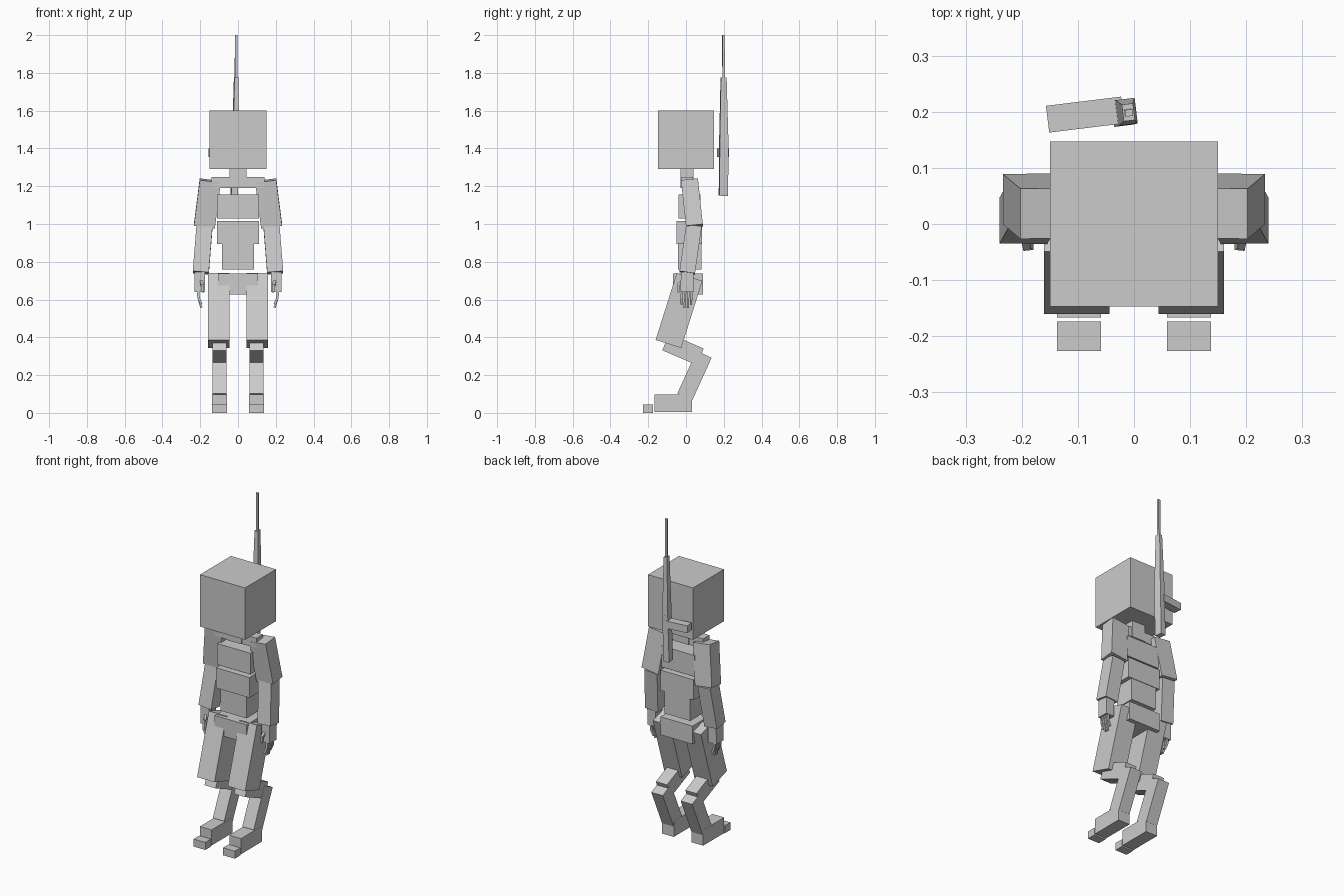
import bpy, math
from mathutils import Vector, Matrix

grey = bpy.data.materials.new("grey")
grey.diffuse_color = (0.6, 0.6, 0.6, 1)


def beam(name, a, b, w, d, w2=None, d2=None, twist=0):
    """Four-sided bar from a to b; w is its width across x, d its depth."""
    a, b = Vector(a), Vector(b)
    z = (b - a).normalized()
    y = z.cross(Vector((1, 0, 0))).normalized()
    x = y.cross(z)
    rot = Matrix((x, y, z)).transposed() @ Matrix.Rotation(twist, 3, 'Z')
    verts = []
    for p, ww, dd in ((a, w, d), (b, w2 or w, d2 or d)):
        for sx, sy in ((-1, -1), (1, -1), (1, 1), (-1, 1)):
            verts.append(p + rot @ Vector((sx * ww / 2, sy * dd / 2, 0)))
    faces = [(3, 2, 1, 0), (4, 5, 6, 7)]
    faces += [(i, (i + 1) % 4, (i + 1) % 4 + 4, i + 4) for i in range(4)]
    me = bpy.data.meshes.new(name)
    me.from_pydata(verts, [], faces)
    me.materials.append(grey)
    ob = bpy.data.objects.new(name, me)
    bpy.context.collection.objects.link(ob)
    return ob


def pair(name, a, b, w, d, **kw):
    """The same bar on both sides of the body."""
    for s, side in ((1, "left_"), (-1, "right_")):
        beam(side + name, (s * a[0], *a[1:]), (s * b[0], *b[1:]), w, d, **kw)


# head, neck and torso
beam("head", (0, 0, 1.29), (0, 0, 1.602), 0.3, 0.294)
beam("neck", (0, 0.005, 1.19), (0, 0.005, 1.292), 0.09, 0.07)
beam("chest", (0, 0.018, 1.03), (0, 0.018, 1.157), 0.222, 0.115)
beam("waist", (0, 0.018, 0.893), (0, 0.018, 1.015), 0.222, 0.135)
beam("belly", (0, 0.02, 0.76), (0, 0.02, 0.893), 0.172, 0.125)
beam("pelvis", (0, 0.01, 0.628), (0, 0.01, 0.737), 0.212, 0.16)

# shoulders and arms
pair("collarbone", (0.03, 0.005, 1.22), (0.14, 0.006, 1.22), 0.06, 0.06)
pair("upper_arm", (0.147, 0.019, 1.23), (0.178, 0.045, 0.988), 0.112, 0.09)
pair("forearm", (0.177, 0.042, 0.99), (0.197, 0.006, 0.742), 0.085, 0.083)
pair("hand", (0.202, 0.007, 0.745), (0.202, 0.005, 0.64), 0.055, 0.068)

# fingers and thumbs
for i in range(4):
    y = -0.021 + 0.017 * i
    drop = 0.575 - 0.018 * (i in (1, 2))
    pair(f"finger_{i}", (0.212, y, 0.65), (0.208, y - 0.002, 0.605), 0.013, 0.012)
    pair(f"fingertip_{i}", (0.208, y - 0.002, 0.607), (0.194, y - 0.003, drop),
         0.012, 0.011)
pair("thumb", (0.195, -0.02, 0.70), (0.19, -0.042, 0.675), 0.014, 0.014)
pair("thumb_tip", (0.19, -0.04, 0.682), (0.185, -0.04, 0.638), 0.012, 0.012)

# backward-bending legs and feet
pair("thigh", (0.102, -0.093, 0.365), (0.102, 0.019, 0.72), 0.116, 0.142)
pair("knee_link", (0.098, -0.107, 0.375), (0.098, 0.075, 0.297), 0.074, 0.095)
pair("shin", (0.098, -0.006, 0.085), (0.098, 0.096, 0.31), 0.076, 0.087)
pair("foot", (0.098, -0.0675, 0.004), (0.098, -0.0675, 0.098), 0.078, 0.199)
pair("toe", (0.098, -0.2, 0), (0.098, -0.2, 0.045), 0.078, 0.053)

# baton floating behind the back, with a side grip
turn = math.radians(7)
beam("baton_base", (-0.021, 0.198, 1.15), (-0.013, 0.2, 1.43), 0.034, 0.046, twist=turn)
beam("baton_shaft", (-0.013, 0.2, 1.43), (-0.010, 0.199, 1.775),
     0.034, 0.046, 0.02, 0.03, twist=turn)
beam("baton_tip", (-0.010, 0.199, 1.77), (-0.009, 0.198, 2.0), 0.014, 0.012, twist=turn)
grip = beam("baton_grip", (0, 0, -0.022), (0, 0, 0.022), 0.135, 0.048)
grip.location = (-0.087, 0.195, 1.378)
grip.rotation_euler = (0, 0, turn)
